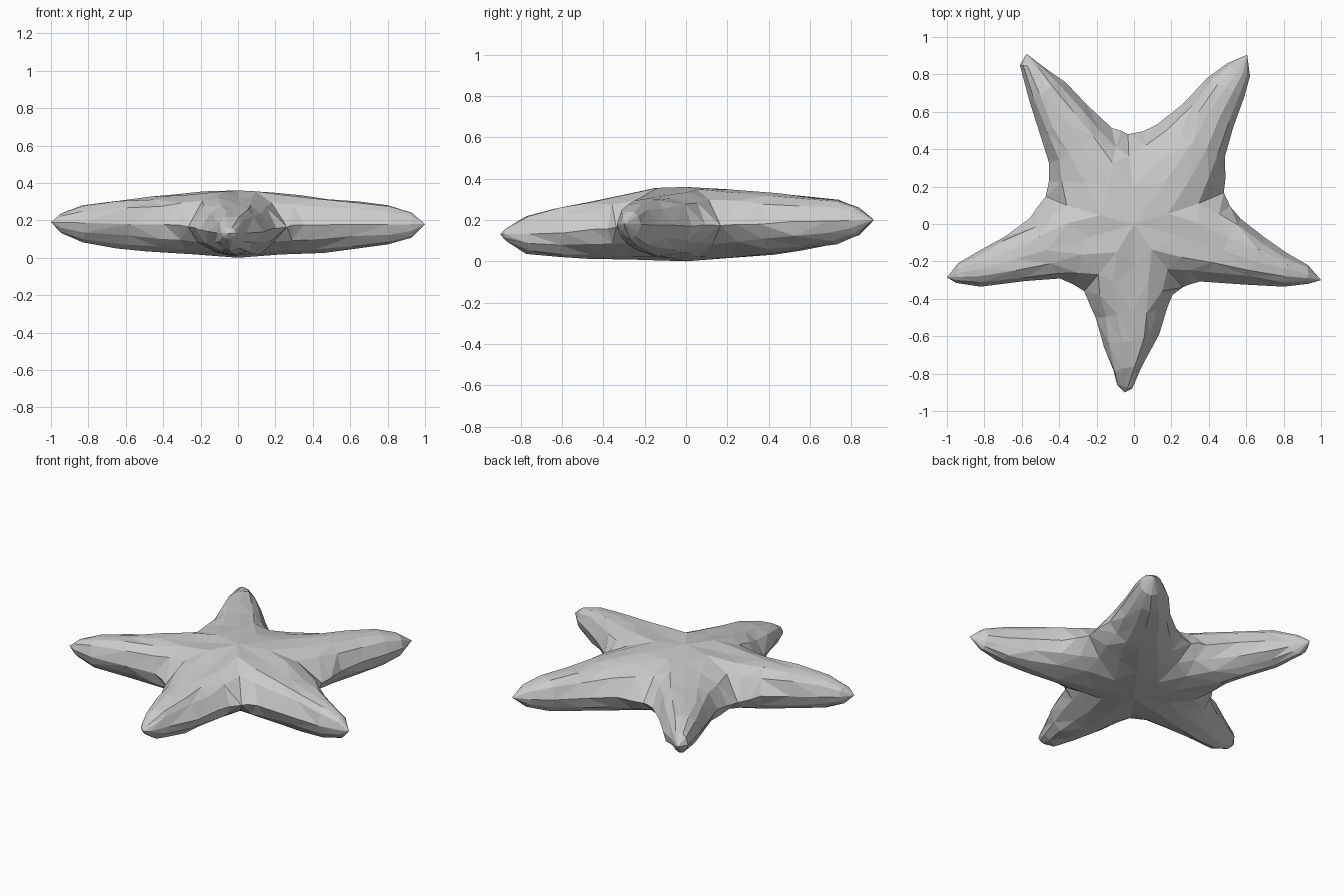
import bpy
import bmesh
import random
from mathutils import Vector

random.seed(4)
default_cube = bpy.data.objects.get("Cube")
if default_cube:
    bpy.data.objects.remove(default_cube, do_unlink=True)

# Notches between the arms, counter-clockwise from the one behind
BACK, LEFT, FRONT_LEFT = (-.03, .47), (-.47, .14), (-.26, -.36)
FRONT_RIGHT, RIGHT = (.25, -.33), (.47, .16)

# Each arm: notch and edge on one side, notch and edge on the other, tip, tip height
ARMS = [
    (RIGHT, [(.49, .35), (.54, .52), (.59, .68), (.62, .79)],
     BACK, [(.13, .53), (.27, .65), (.39, .78), (.5, .86)], (.605, .905), .2),
    (BACK, [(-.13, .51), (-.25, .63), (-.37, .76), (-.47, .83)],
     LEFT, [(-.45, .32), (-.5, .48), (-.56, .66), (-.61, .85)], (-.575, .91), .2),
    (LEFT, [(-.55, .03), (-.7, -.07), (-.84, -.15), (-.94, -.21)],
     FRONT_LEFT, [(-.4, -.3), (-.58, -.31), (-.82, -.335), (-.95, -.315)], (-1, -.285), .19),
    (FRONT_LEFT, [(-.21, -.5), (-.16, -.65), (-.12, -.79), (-.09, -.86)],
     FRONT_RIGHT, [(.18, -.45), (.13, -.6), (.05, -.76), (-.01, -.88)], (-.05, -.9), .13),
    (FRONT_RIGHT, [(.36, -.31), (.6, -.32), (.8, -.335), (.93, -.32)],
     RIGHT, [(.58, .03), (.7, -.07), (.82, -.15), (.93, -.22)], (1, -.3), .18),
]

# Cross-section from the ridge over the rim to the keel: (outward share, height share)
SECTION = [(0, 1), (.4, .95), (.75, .68), (1, 0), (.8, -.5), (.45, -.85), (0, -1)]
# Thickness above and below the rim along an arm
THICKNESS = [(0, .19, .17), (.5, .14, .145), (.8, .105, .115), (.93, .06, .07), (1, 0, 0)]
BODY_RIM = .17


def thickness(t):
    for (t0, a0, b0), (t1, a1, b1) in zip(THICKNESS, THICKNESS[1:]):
        if t <= t1:
            f = (t - t0) / (t1 - t0)
            return a0 + (a1 - a0) * f, b0 + (b1 - b0) * f
    return 0, 0


def section_line(bm, spine, edge, t, tip_z):
    """Row of vertices from the top ridge, round the rim, to the keel."""
    rim = BODY_RIM + (tip_z - BODY_RIM) * t
    above, below = thickness(t)
    row = []
    for out, height in SECTION:
        p = spine.lerp(edge, out)
        z = rim + height * (above if height > 0 else below)
        row.append(bm.verts.new((p.x, p.y, z)))
    return row


bm = bmesh.new()
centre = Vector((0, 0))
for notch_a, edge_a, notch_b, edge_b, tip, tip_z in ARMS:
    tip = Vector(tip)
    sides = []
    for notch, edge in ((notch_a, edge_a), (notch_b, edge_b)):
        points = [Vector(p) for p in edge]
        notch = Vector(notch)
        sides.append([notch, notch.lerp(points[0], .5)] + points + [tip])
    # Spine runs midway between the two edges
    spine = [(a + b) / 2 for a, b in zip(*sides)]
    spine[0] = centre
    spine[1] = spine[2] / 2
    for side in sides:
        rows = [section_line(bm, s, e, min(1, s.length / tip.length), tip_z)
                for s, e in zip(spine, side)]
        for r0, r1 in zip(rows, rows[1:]):
            for i in range(len(SECTION) - 1):
                bm.faces.new((r0[i], r0[i + 1], r1[i + 1], r1[i]))

# Weld the arms together and roughen the skin a little
bmesh.ops.remove_doubles(bm, verts=bm.verts, dist=.002)
bmesh.ops.dissolve_degenerate(bm, edges=bm.edges, dist=.001)
for v in bm.verts:
    if .1 < v.co.xy.length < .85:
        v.co += Vector([random.uniform(-1, 1) * s for s in (.012, .012, .006)])
    v.co.z = max(0, v.co.z)
bmesh.ops.triangulate(bm, faces=bm.faces)
bmesh.ops.recalc_face_normals(bm, faces=bm.faces)

mesh = bpy.data.meshes.new("starfish_body")
bm.to_mesh(mesh)
bm.free()
starfish = bpy.data.objects.new("starfish_body", mesh)
bpy.context.collection.objects.link(starfish)

# Plain pale grey skin
skin = bpy.data.materials.new("pale_grey")
skin.use_nodes = True
colour = (.6, .6, .6, 1)
skin.diffuse_color = colour
skin.node_tree.nodes["Principled BSDF"].inputs["Base Color"].default_value = colour
mesh.materials.append(skin)
